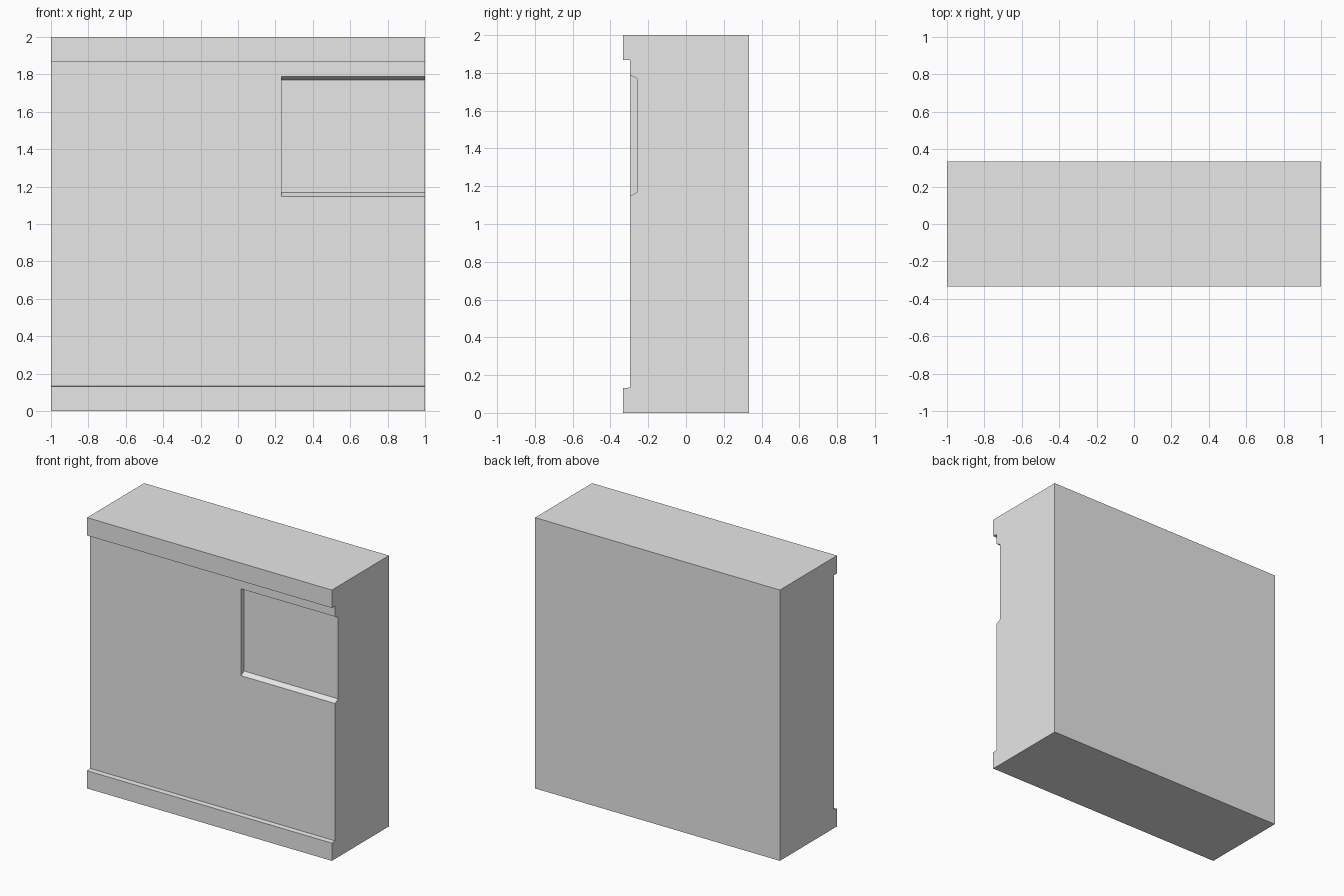
import bpy
import bmesh

if "Cube" in bpy.data.objects:
    bpy.data.objects.remove(bpy.data.objects["Cube"])

FRONT, FACE, FLOOR, BACK = -0.333, -0.296, -0.259, 0.333

grey = bpy.data.materials.new("light_grey")
grey.diffuse_color = (0.8, 0.8, 0.8, 1)
grey.use_nodes = True
grey.node_tree.nodes["Principled BSDF"].inputs["Base Color"].default_value = grey.diffuse_color


def prism(name, profile, x0, x1):
    """Extrude a (y, z) profile along x."""
    bm = bmesh.new()
    face = bm.faces.new([bm.verts.new((x0, y, z)) for y, z in profile])
    ext = bmesh.ops.extrude_face_region(bm, geom=[face])
    for v in ext["geom"]:
        if isinstance(v, bmesh.types.BMVert):
            v.co.x = x1
    bmesh.ops.recalc_face_normals(bm, faces=bm.faces)
    mesh = bpy.data.meshes.new(name)
    bm.to_mesh(mesh)
    bm.free()
    mesh.materials.append(grey)
    obj = bpy.data.objects.new(name, mesh)
    bpy.context.collection.objects.link(obj)
    return obj


# Wall with a projecting band along the top and bottom of its front
wall = prism("wall", [
    (BACK, 0), (BACK, 2), (FRONT, 2), (FRONT, 1.868), (FACE, 1.868),
    (FACE, 0.134), (FRONT, 0.131), (FRONT, 0)], -1, 1)

# Recess with sloped top and bottom edges, open at the right end
cutter = prism("recess_cutter", [
    (-0.4, 1.148), (FACE, 1.148), (FLOOR, 1.168),
    (FLOOR, 1.77), (FACE, 1.789), (-0.4, 1.789)], 0.232, 1.2)
cutter.hide_render = True

cut = wall.modifiers.new("recess", 'BOOLEAN')
cut.operation = 'DIFFERENCE'
cut.solver = 'EXACT'
cut.object = cutter
bpy.context.view_layer.objects.active = wall
wall.select_set(True)
bpy.ops.object.modifier_apply(modifier=cut.name)
bpy.data.objects.remove(cutter)
